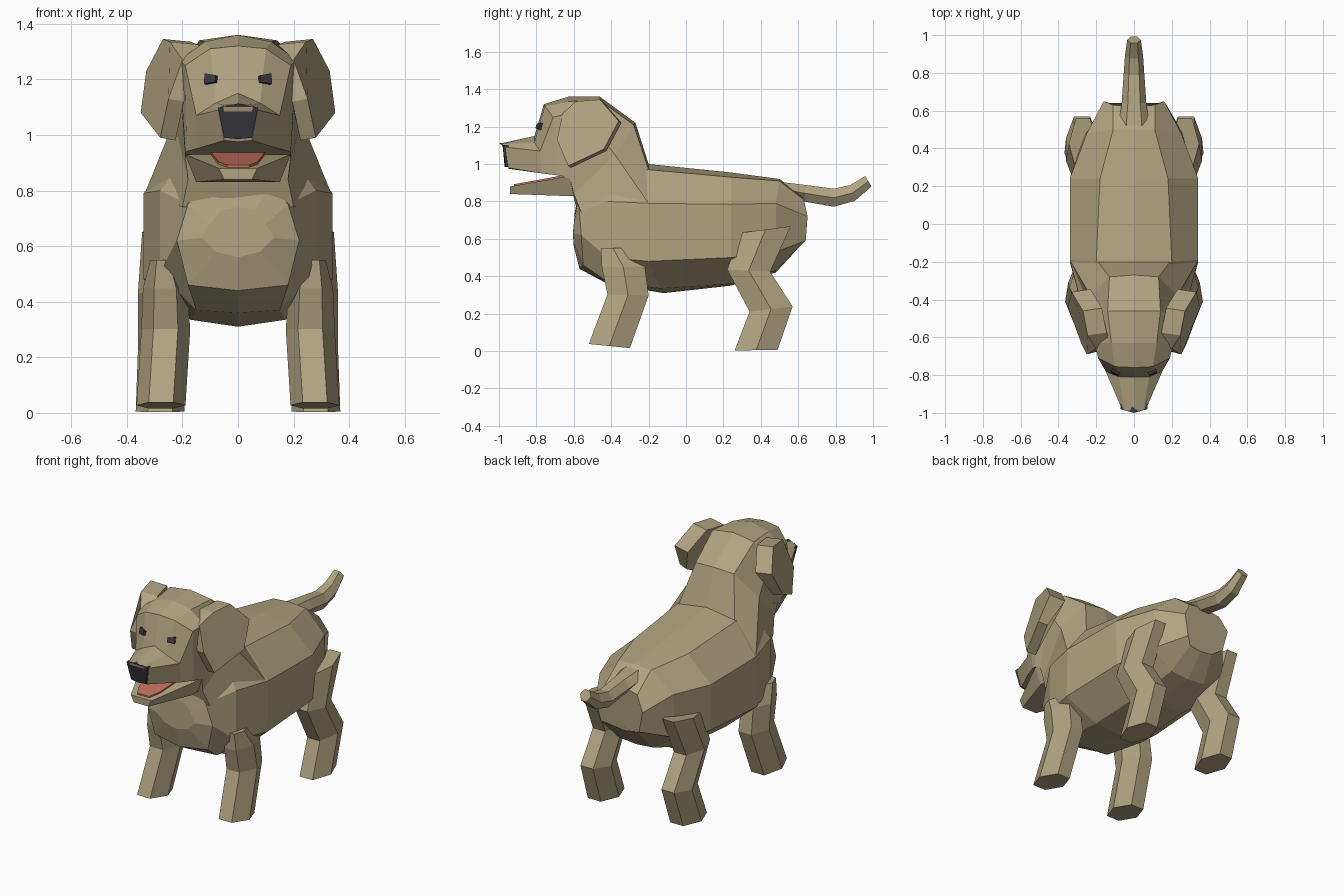
import bpy, bmesh
from math import cos, sin, pi, radians
from mathutils import Vector


def material(name, rgb):
    m = bpy.data.materials.new(name)
    m.diffuse_color = (*rgb, 1)
    return m


FUR = material("fur", (0.44, 0.37, 0.22))
DARK = material("dark", (0.04, 0.04, 0.05))
RED = material("red", (0.55, 0.16, 0.11))


def loft(name, rings, mat=FUR):
    """Skin a chain of equal-length rings and cap both ends."""
    bm = bmesh.new()
    loops = [[bm.verts.new(p) for p in r] for r in rings]
    n = len(loops[0])
    for a, b in zip(loops, loops[1:]):
        for i in range(n):
            j = (i + 1) % n
            bm.faces.new((a[i], a[j], b[j], b[i]))
    bm.faces.new(loops[0])
    bm.faces.new(loops[-1])
    bmesh.ops.recalc_face_normals(bm, faces=bm.faces)
    me = bpy.data.meshes.new(name)
    bm.to_mesh(me)
    bm.free()
    ob = bpy.data.objects.new(name, me)
    me.materials.append(mat)
    bpy.context.collection.objects.link(ob)
    return ob


def mirror_ring(half):
    """Half outline from top centre to bottom centre -> closed ring."""
    return half + [(-x, y, z) for x, y, z in reversed(half[1:-1])]


def hexagon(c, rx, u):
    """Six-sided ring around c: half width rx in x, half depth vector u."""
    c, u = Vector(c), Vector(u)
    return [c + Vector((rx * cos(k * pi / 3), 0, 0)) + u * (sin(k * pi / 3) / sin(pi / 3))
            for k in range(6)]


# Body from rump to chest
loft("body", [mirror_ring(r) for r in [
    [(0, .62, .83), (.11, .63, .81), (.16, .65, .72), (.13, .64, .59), (.08, .60, .56), (0, .60, .55)],
    [(0, .50, .92), (.11, .50, .91), (.25, .48, .79), (.26, .48, .53), (.12, .48, .43), (0, .48, .42)],
    [(0, .24, .955), (.18, .24, .93), (.34, .24, .785), (.33, .24, .50), (.16, .24, .36), (0, .24, .35)],
    [(0, -.20, 1.0), (.20, -.20, .97), (.34, -.19, .79), (.34, -.20, .48), (.17, -.14, .335), (0, -.12, .31)],
    [(0, -.40, .98), (.17, -.38, .95), (.28, -.42, .80), (.28, -.42, .50), (.15, -.42, .37), (0, -.42, .36)],
    [(0, -.58, .82), (.12, -.575, .82), (.18, -.57, .75), (.22, -.56, .62), (.18, -.55, .46), (0, -.57, .44)],
    [(0, -.595, .74), (.06, -.595, .73), (.10, -.60, .68), (.13, -.605, .63), (.08, -.60, .58), (0, -.60, .56)],
]])

# Neck, skull and upper muzzle
loft("head", [mirror_ring(r) for r in [
    [(0, -.20, 1.0), (.19, -.20, .97), (.335, -.20, .79), (.20, -.56, .74), (0, -.58, .74)],
    [(0, -.27, 1.22), (.13, -.28, 1.21), (.23, -.38, 1.05), (.18, -.60, .84), (0, -.60, .82)],
    [(0, -.46, 1.36), (.14, -.46, 1.34), (.21, -.50, 1.20), (.19, -.62, .92), (0, -.63, .91)],
    [(0, -.63, 1.36), (.12, -.63, 1.335), (.21, -.63, 1.27), (.19, -.66, .935), (0, -.66, .935)],
    [(0, -.76, 1.32), (.10, -.755, 1.31), (.19, -.71, 1.25), (.185, -.69, .94), (0, -.69, .94)],
    [(0, -.81, 1.15), (.08, -.81, 1.115), (.15, -.78, 1.07), (.15, -.77, .95), (0, -.77, .95)],
    [(0, -.99, 1.11), (.05, -.985, 1.107), (.07, -.965, 1.09), (.05, -.95, .98), (0, -.95, .975)],
]])

# Nose
loft("nose", [mirror_ring([(0, y, 1.113), (.072, y + .02, 1.098), (.05, y + .035, .99), (0, y + .03, .985)])
              for y in (-.97, -1.0)], DARK)

# Lower jaw and tongue
loft("lower_jaw", [[(w, y, t), (v, y, b), (-v, y, b), (-w, y, t)] for w, v, y, t, b in [
    (.19, .15, -.58, .93, .83), (.19, .15, -.66, .93, .83), (.07, .05, -.94, .88, .84)]])
loft("tongue", [[(w, y, z), (w, y, z - .02), (-w, y, z - .02), (-w, y, z)] for w, y, z in [
    (.10, -.64, .945), (.09, -.72, .928), (.07, -.86, .903), (.04, -.92, .892)]], RED)

# Tail
loft("tail", [hexagon((0, y, z), w, (0, s * h, h)) for y, z, w, h, s in [
    (.50, .87, .085, .035, 0), (.64, .843, .065, .045, 0), (.79, .82, .055, .048, 0),
    (.89, .845, .048, .042, -.3), (.975, .908, .036, .028, -.6)]])

# Paired parts
FRONT = [(.277, -.41, .027, .088, .11), (.26, -.31, .30, .088, .11),
         (.262, -.335, .45, .08, .115), (.27, -.39, .55, .045, .065)]
REAR = [(.28, .375, .005, .088, .115), (.275, .455, .225, .085, .115),
        (.275, .335, .43, .085, .115), (.27, .425, .65, .075, .135)]
TILT = {"front": (-.10, -.02, .02, 0), "rear": (.02, .12, -.05, .13)}
EAR = [(.20, -.66, 1.27), (.245, -.59, 1.335), (.27, -.46, 1.345), (.33, -.36, 1.23),
       (.35, -.44, 1.08), (.28, -.63, .99), (.25, -.69, 1.13)]
for side, s in (("right", 1), ("left", -1)):
    for part, rings in (("front", FRONT), ("rear", REAR)):
        loft(f"{part}_leg_{side}", [hexagon((s * x, y, z), rx, (0, ry, ry * t))
                                    for (x, y, z, rx, ry), t in zip(rings, TILT[part])])
    # Hanging ear flap, top pulled in to the skull
    inner = [(x - (.10 if z > 1.2 else .055), y + .015, z - .01) for x, y, z in EAR]
    loft(f"ear_{side}", [[(s * x, y, z) for x, y, z in r] for r in (EAR, inner)])
    # Eye
    eye = loft(f"eye_{side}", [[(-.023, y, .012), (.023, y, .019), (.02, y, -.019), (-.023, y, -.013)]
                               for y in (-.012, .012)], DARK)
    eye.location = (s * .097, -.782, 1.2)
    eye.rotation_euler = (radians(-15), 0, s * radians(25))
    eye.scale.x = s
